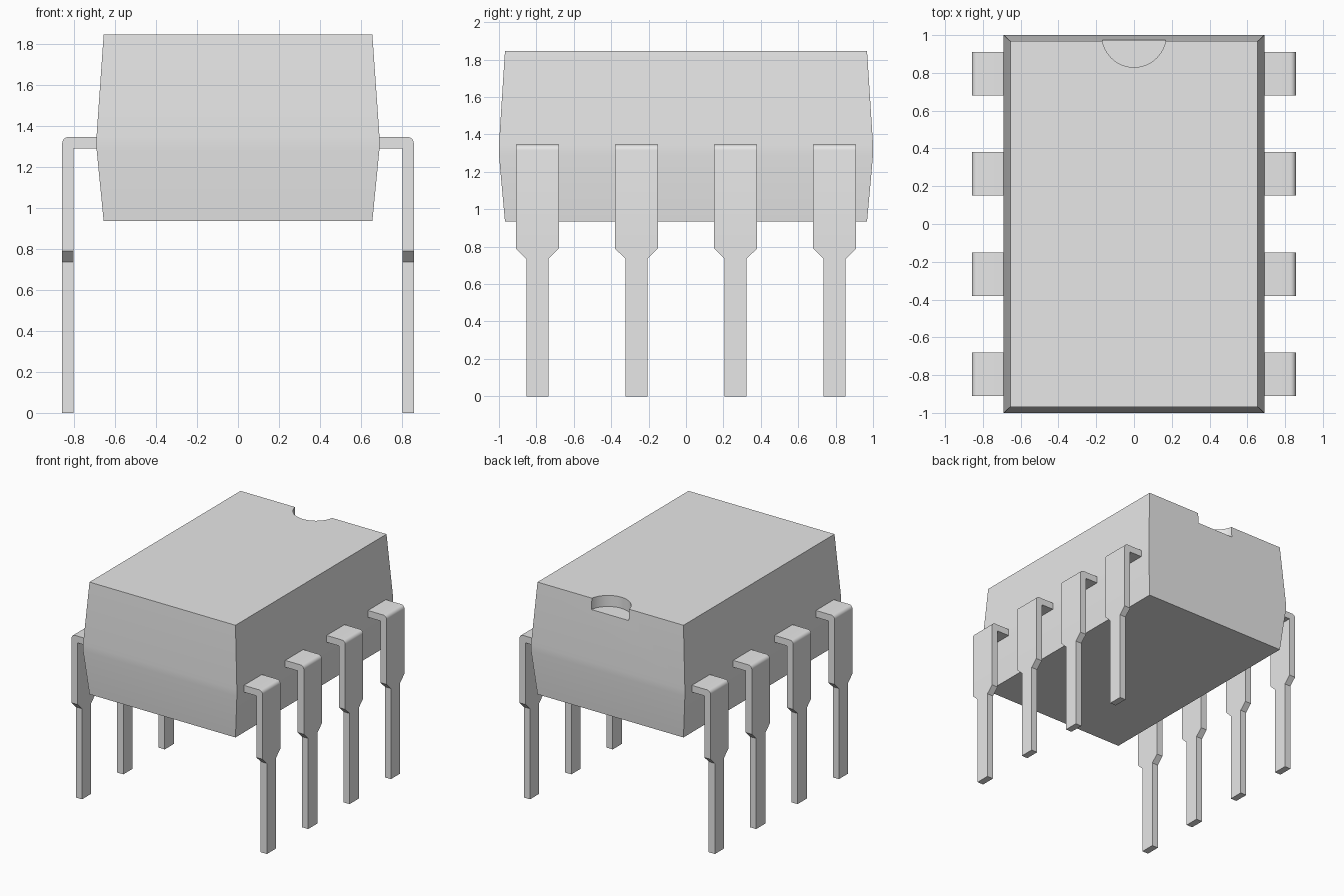
import bpy, bmesh, math

cube = bpy.data.objects.get("Cube")
if cube:
    bpy.data.objects.remove(cube, do_unlink=True)

grey = bpy.data.materials.new("plain_grey")
grey.use_nodes = True
GREY = (0.8, 0.8, 0.8, 1)
grey.diffuse_color = GREY
for node in grey.node_tree.nodes:
    if node.type == 'BSDF_PRINCIPLED':
        node.inputs["Base Color"].default_value = GREY


def select(obj):
    bpy.ops.object.select_all(action='DESELECT')
    obj.select_set(True)
    bpy.context.view_layer.objects.active = obj


def smooth(obj):
    select(obj)
    bpy.ops.object.shade_smooth_by_angle(angle=math.radians(30))


def make(name, bm):
    bmesh.ops.recalc_face_normals(bm, faces=bm.faces)
    mesh = bpy.data.meshes.new(name)
    bm.to_mesh(mesh)
    bm.free()
    mesh.materials.append(grey)
    obj = bpy.data.objects.new(name, mesh)
    bpy.context.collection.objects.link(obj)
    return obj


def loft(name, rings):
    """Skin a chain of four-point rings and cap both ends."""
    bm = bmesh.new()
    loops = [[bm.verts.new(p) for p in ring] for ring in rings]
    for a, b in zip(loops, loops[1:]):
        for i in range(4):
            j = (i + 1) % 4
            bm.faces.new((a[i], a[j], b[j], b[i]))
    bm.faces.new(loops[0])
    bm.faces.new(loops[-1])
    bmesh.ops.remove_doubles(bm, verts=bm.verts, dist=1e-5)
    return make(name, bm)


# Body: block drafted above and below a narrow parting band
LEAD_TOP, THICK = 1.345, 0.055
TOP, BOTTOM = 1.845, 0.935
sections = [(0.655, 0.968, BOTTOM), (0.69, 1.0, LEAD_TOP - THICK),
            (0.69, 1.0, LEAD_TOP), (0.655, 0.968, TOP)]
body = loft("body", [[(-x, -y, z), (x, -y, z), (x, y, z), (-x, y, z)]
                     for x, y, z in sections])

# Half-round orientation notch in the back of the top face
bm = bmesh.new()
bmesh.ops.create_cone(bm, cap_ends=True, segments=64, radius1=0.17,
                      radius2=0.17, depth=0.4)
bmesh.ops.translate(bm, verts=bm.verts, vec=(0, 1.0, TOP - 0.09 + 0.2))
cutter = make("notch_cutter", bm)
cutter.hide_render = True
cut = body.modifiers.new("notch", 'BOOLEAN')
cut.operation = 'DIFFERENCE'
cut.solver = 'EXACT'
cut.object = cutter
select(body)
bpy.ops.object.modifier_apply(modifier=cut.name)
bpy.data.objects.remove(cutter, do_unlink=True)
smooth(body)

# Leads: flat strip leaving the side, bent down, stepping to a thin pin
OUT, WIDE, NARROW, BEND = 0.857, 0.115, 0.059, 0.03
inner = (OUT - THICK, LEAD_TOP - THICK)


def lead(name, side, yc):
    # Each station: outer (x, z), inner (x, z), half width
    stations = [((0.68, LEAD_TOP), (0.68, inner[1]), WIDE)]
    for i in range(7):
        a = math.pi / 2 * (1 - i / 6)
        stations.append(((OUT - BEND + BEND * math.cos(a),
                          LEAD_TOP - BEND + BEND * math.sin(a)), inner, WIDE))
    for z, w in ((0.79, WIDE), (0.735, NARROW), (0, NARROW)):
        stations.append(((OUT, z), (inner[0], z), w))
    rings = [[(side * o[0], yc - w, o[1]), (side * o[0], yc + w, o[1]),
              (side * n[0], yc + w, n[1]), (side * n[0], yc - w, n[1])]
             for o, n, w in stations]
    smooth(loft(name, rings))


for side, label in ((1, "left"), (-1, "right")):
    for k in range(4):
        lead(f"{label}_lead_{k + 1}", side, (k - 1.5) * 0.53)
